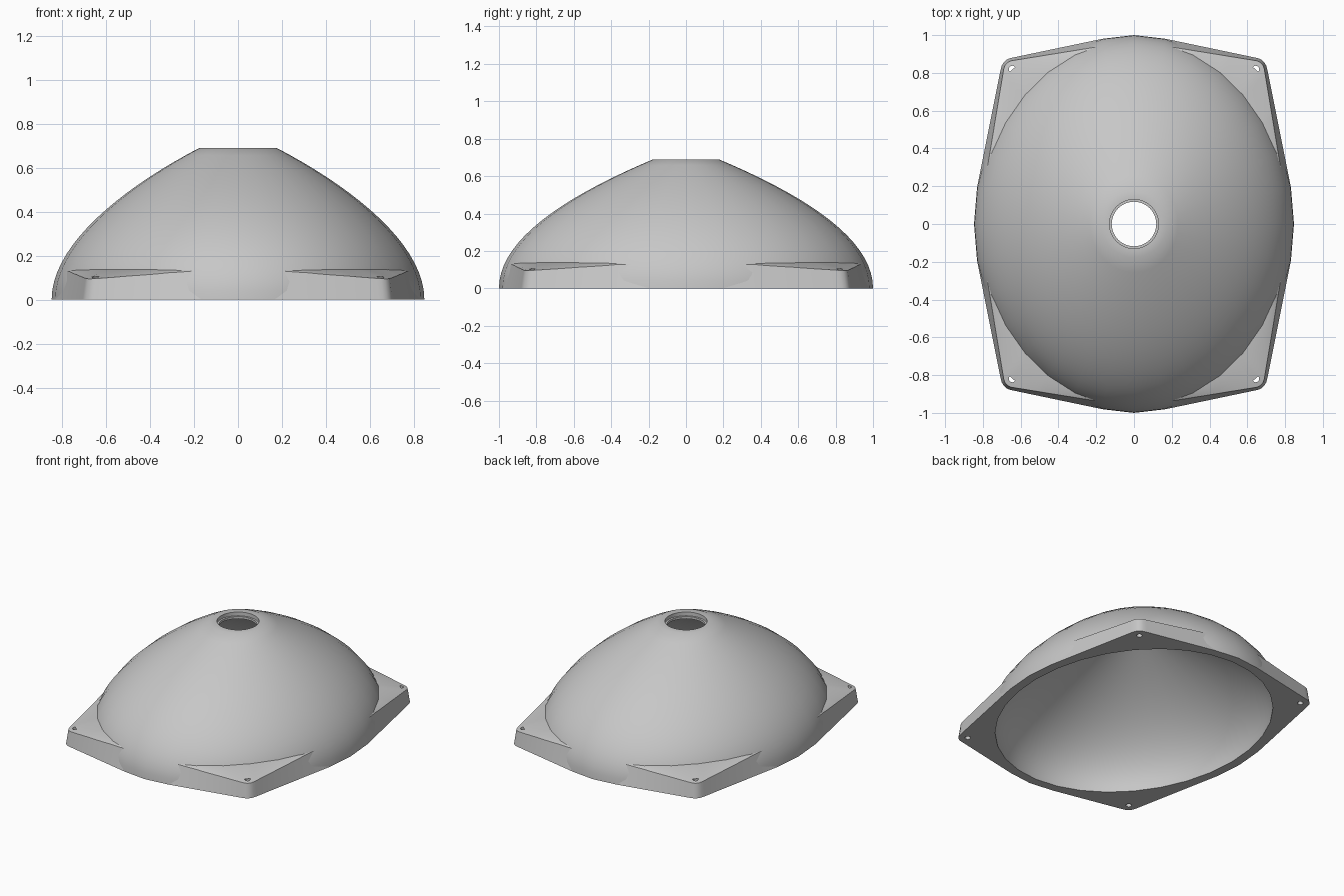
import bpy, bmesh, math
from mathutils import Vector, Matrix
from mathutils.geometry import convex_hull_2d

cube = bpy.data.objects.get("Cube")
if cube:
    bpy.data.objects.remove(cube)

SEGMENTS = 32
CORNER = (0.64, 0.815)

grey = bpy.data.materials.new("light_grey")
grey.use_nodes = True
grey.diffuse_color = (0.57, 0.57, 0.57, 1)
grey.node_tree.nodes["Principled BSDF"].inputs["Base Color"].default_value = grey.diffuse_color


def make_object(name, bm):
    bmesh.ops.recalc_face_normals(bm, faces=bm.faces)
    mesh = bpy.data.meshes.new(name)
    bm.to_mesh(mesh)
    bm.free()
    mesh.materials.append(grey)
    obj = bpy.data.objects.new(name, mesh)
    bpy.context.collection.objects.link(obj)
    return obj


def bridge_rings(name, rings):
    """Join rings of points, the last one back to the first."""
    bm = bmesh.new()
    loops = [[bm.verts.new(p) for p in ring] for ring in rings]
    count = len(loops[0])
    for i, low in enumerate(loops):
        high = loops[(i + 1) % len(loops)]
        for k in range(count):
            n = (k + 1) % count
            bm.faces.new((low[k], low[n], high[n], high[k]))
    return make_object(name, bm)


def ellipse(rx, ry, z, count=SEGMENTS):
    return [Vector((rx * math.cos(a), ry * math.sin(a), z))
            for a in (math.tau * k / count for k in range(count))]


def dome_rings(base, height, shoulder, shoulder_z, top, top_z, steps=18):
    """Loft from an elliptical base to a round top along a cubic curve."""
    p0, p1 = ellipse(*base, 0), ellipse(*base, height)
    p2, p3 = ellipse(*shoulder, 0), ellipse(top, top, top_z)
    for k, p in enumerate(p2):
        mix = math.sin(math.tau * k / SEGMENTS) ** 2
        p.z = shoulder_z[0] * (1 - mix) + shoulder_z[1] * mix
    rings = []
    for i in range(steps + 1):
        t = i / steps
        u = 1 - t
        rings.append([a * u**3 + b * 3 * u * u * t + c * 3 * u * t * t + d * t**3
                      for a, b, c, d in zip(p0, p1, p2, p3)])
    return rings


# Hollow dome with a stepped hole at the top
outer = dome_rings((0.847, 1.0), 0.25, (0.525, 0.675), (0.508, 0.48), 0.175, 0.69)
inner = dome_rings((0.787, 0.94), 0.23, (0.49, 0.64), (0.46, 0.43), 0.118, 0.65)
step = [ellipse(r, r, z) for r, z in ((0.13, 0.69), (0.13, 0.665), (0.118, 0.665))]
dome = bridge_rings("dome_shell", outer + step + inner[::-1])


# Base flange: the ellipse stretched out to four rounded corners
def hull(rx, ry, corner_radius):
    points = [p.xy for p in ellipse(rx, ry, 0)]
    for sx in (-1, 1):
        for sy in (-1, 1):
            centre = Vector((sx * CORNER[0], sy * CORNER[1]))
            points += [centre + p.xy for p in ellipse(corner_radius, corner_radius, 0)]
    return [points[i] for i in convex_hull_2d(points)]


def reach(polygon, direction):
    """Distance from the centre to a convex outline."""
    best = 10.0
    for a, b in zip(polygon, polygon[1:] + polygon[:1]):
        normal = Vector((b.y - a.y, a.x - b.x))
        if normal.dot(a) < 0:
            normal = -normal
        facing = normal.dot(direction)
        if facing > 1e-9:
            best = min(best, normal.dot(a) / facing)
    return best


low_outline = hull(0.847, 1.0, 0.065)
high_outline = hull(0.81, 0.962, 0.05)
seam = [p.xy for p in ellipse(0.81, 0.962, 0)]
hollow = [p.xy for p in ellipse(0.787, 0.94, 0)]
directions = [p.xy for p in ellipse(1, 1, 0, 360)]
excess = [max(0, reach(high_outline, d) - reach(seam, d)) for d in directions]
peak = max(excess)


def ring(outline, heights, scale=1.0):
    return [(d * reach(outline, d) * scale).to_3d() + Vector((0, 0, z))
            for d, z in zip(directions, heights)]


flat = [0.0] * len(directions)
ledge = [0.14] * len(directions)
slope = [0.14 - 0.045 * math.sqrt(e / peak) for e in excess]
flange = bridge_rings("base_flange", [
    ring(hollow, flat), ring(low_outline, flat), ring(high_outline, slope),
    ring(seam, ledge, 0.995), ring(seam, ledge, 0.98)])

# Screw holes drilled up from beneath the corners
bm = bmesh.new()
for sx in (-1, 1):
    for sy in (-1, 1):
        bmesh.ops.create_cone(
            bm, cap_ends=True, segments=20, radius1=0.018, radius2=0.018, depth=0.155,
            matrix=Matrix.Translation((sx * 0.645, sy * 0.82, 0.0275)))
drill = make_object("screw_hole_cutter", bm)
drill.hide_render = True
cut = flange.modifiers.new("screw_holes", "BOOLEAN")
cut.operation = "DIFFERENCE"
cut.solver = "EXACT"
cut.object = drill
bpy.context.view_layer.objects.active = flange
bpy.ops.object.modifier_apply(modifier=cut.name)
bpy.data.objects.remove(drill)

# Smooth curved surfaces, keep crisp edges
for obj in bpy.context.selected_objects:
    obj.select_set(False)
for obj in (dome, flange):
    obj.select_set(True)
bpy.context.view_layer.objects.active = dome
bpy.ops.object.shade_smooth_by_angle(angle=math.radians(30))
